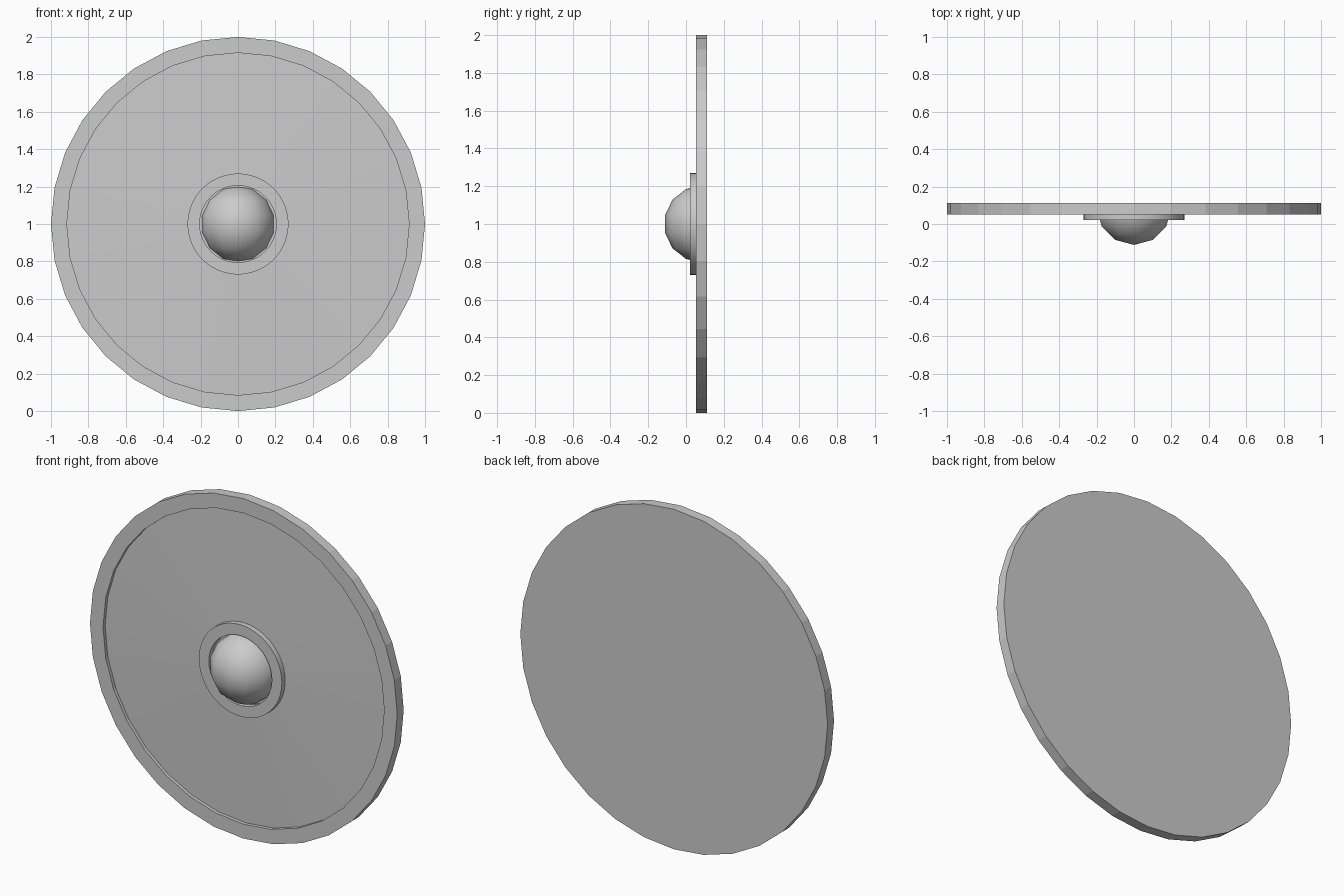
import bpy, bmesh, math
from mathutils import Vector, Matrix

if "Cube" in bpy.data.objects:
    bpy.data.objects.remove(bpy.data.objects["Cube"])

CENTRE_Z = 1.0
BACK, FRONT = 0.112, 0.052

grey = bpy.data.materials.new("plain grey")
grey.diffuse_color = (0.6, 0.6, 0.6, 1)
grey.use_nodes = True
grey.node_tree.nodes["Principled BSDF"].inputs["Base Color"].default_value = grey.diffuse_color


def finish(bm, name, smooth):
    bmesh.ops.recalc_face_normals(bm, faces=bm.faces)
    mesh = bpy.data.meshes.new(name)
    bm.to_mesh(mesh)
    bm.free()
    mesh.materials.append(grey)
    ob = bpy.data.objects.new(name, mesh)
    ob.location.z = CENTRE_Z
    bpy.context.collection.objects.link(ob)
    if smooth:
        bpy.ops.object.select_all(action='DESELECT')
        ob.select_set(True)
        bpy.context.view_layer.objects.active = ob
        bpy.ops.object.shade_smooth_by_angle(angle=math.radians(40))
    return ob


def lathe(name, profile, sides, closed=False, smooth=False):
    """Turn (radius, y) points around the y axis."""
    bm = bmesh.new()
    rings = []
    for r, y in profile:
        if r == 0:
            rings.append([bm.verts.new((0, y, 0))] * sides)
        else:
            angles = [2 * math.pi * i / sides for i in range(sides)]
            rings.append([bm.verts.new((r * math.sin(a), y, r * math.cos(a))) for a in angles])
    pairs = list(zip(rings, rings[1:]))
    if closed:
        pairs.append((rings[-1], rings[0]))
    for a, b in pairs:
        for i in range(sides):
            j = (i + 1) % sides
            corners = list(dict.fromkeys((a[i], a[j], b[j], b[i])))
            bm.faces.new(corners)
    return finish(bm, name, smooth)


# Disc with a raised rim and a very shallow cone inside it
lathe("shield_disc", [(0, BACK), (1, BACK), (1, FRONT), (0.915, FRONT),
                      (0.915, 0.072), (0.27, 0.053), (0, 0.053)], 32)

# Flat collar around the boss
lathe("boss_collar", [(0.27, 0.06), (0.27, 0.022), (0.205, 0.022), (0.205, 0.06)],
      48, closed=True, smooth=True)

# Rounded boss, cut off flat inside the back of the disc
bm = bmesh.new()
bmesh.ops.create_uvsphere(bm, u_segments=12, v_segments=7, radius=0.205,
                          matrix=Matrix.Translation((0, 0.088, 0)))
cut = bmesh.ops.bisect_plane(bm, geom=bm.verts[:] + bm.edges[:] + bm.faces[:],
                             plane_co=Vector((0, BACK - 0.001, 0)),
                             plane_no=Vector((0, 1, 0)), clear_outer=True)
bmesh.ops.holes_fill(bm, edges=[e for e in bm.edges if e.is_boundary], sides=0)
finish(bm, "boss_dome", True)
